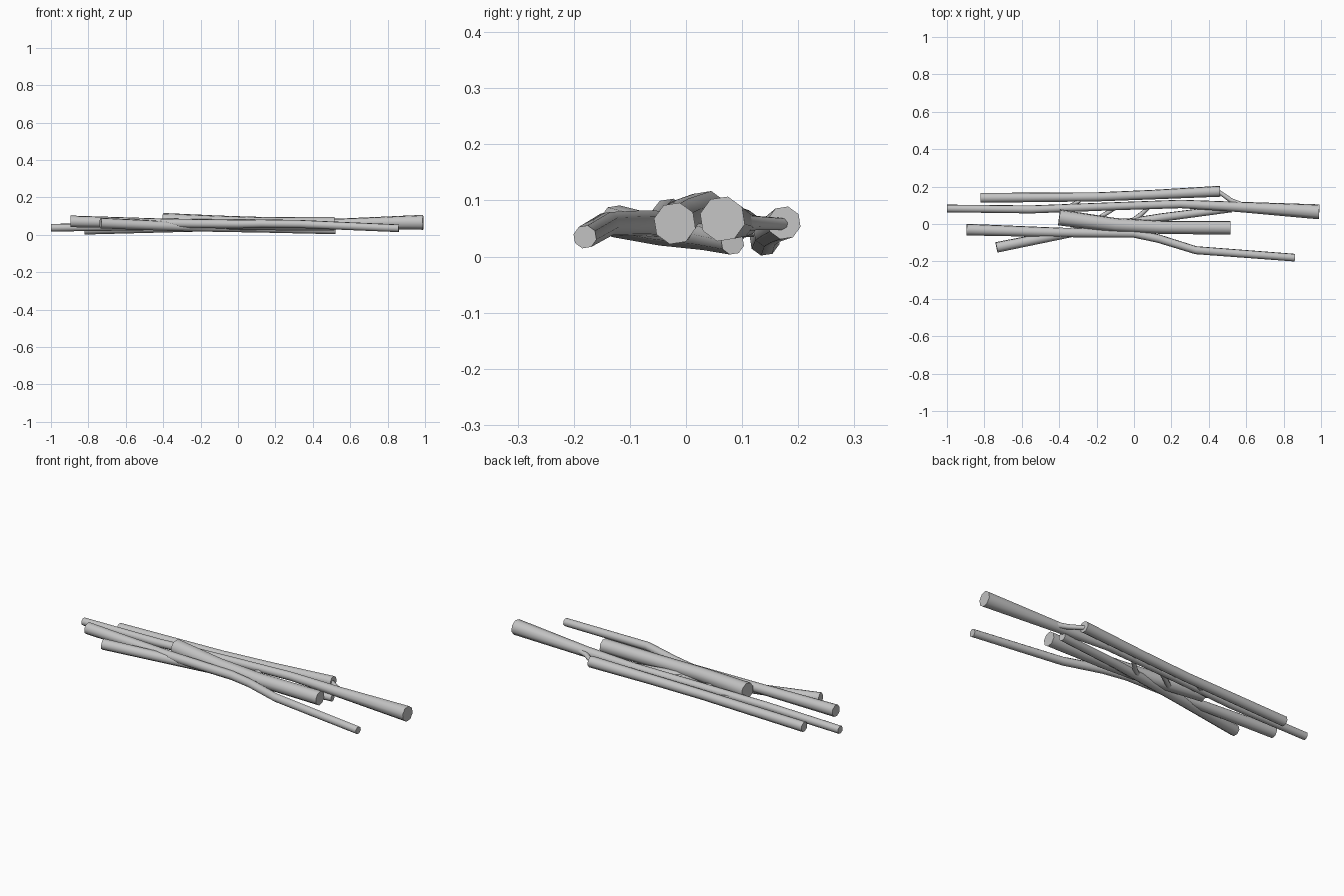
import bpy, bmesh, math
from mathutils import Vector

cube = bpy.data.objects.get("Cube")
if cube:
    bpy.data.objects.remove(cube, do_unlink=True)

# Single plain grey
grey = bpy.data.materials.new("light grey")
grey.use_nodes = True
colour = (0.55, 0.55, 0.55, 1)
grey.diffuse_color = colour
grey.node_tree.nodes["Principled BSDF"].inputs["Base Color"].default_value = colour

SIDES = 8


def stick(name, path):
    """Eight-sided tapered stick along points of (x, y, z, radius)."""
    pts = [Vector(p[:3]) for p in path]
    bm = bmesh.new()
    rings = []
    for i, p in enumerate(pts):
        along = (pts[min(i + 1, len(pts) - 1)] - pts[max(i - 1, 0)]).normalized()
        side = along.cross(Vector((0, 0, 1))).normalized()
        up = side.cross(along)
        ring = []
        for k in range(SIDES):
            a = math.tau * (k + 0.3) / SIDES
            ring.append(bm.verts.new(p + path[i][3] * (side * math.cos(a) + up * math.sin(a))))
        rings.append(ring)
    for a, b in zip(rings, rings[1:]):
        for k in range(SIDES):
            n = (k + 1) % SIDES
            bm.faces.new((a[k], a[n], b[n], b[k]))
    bm.faces.new(rings[0])
    bm.faces.new(rings[-1])
    bmesh.ops.recalc_face_normals(bm, faces=bm.faces[:])
    mesh = bpy.data.meshes.new(name)
    bm.to_mesh(mesh)
    bm.free()
    mesh.materials.append(grey)
    obj = bpy.data.objects.new(name, mesh)
    bpy.context.collection.objects.link(obj)
    bpy.ops.object.select_all(action="DESELECT")
    obj.select_set(True)
    bpy.context.view_layer.objects.active = obj
    bpy.ops.object.shade_smooth_by_angle(angle=math.radians(50))


# Main sticks
stick("back_stick", [(-.82, .14, .028, .027), (-.2, .145, .042, .025),
                     (.1, .157, .05, .026), (.46, .175, .06, .03)])
stick("long_stick", [(-1, .083, .038, .021), (-.55, .078, .045, .022),
                     (-.1, .095, .055, .022), (.25, .107, .06, .023),
                     (.55, .092, .06, .028), (.99, .065, .067, .041)])
stick("thick_stick", [(-.4, .035, .074, .044), (-.1, -.005, .066, .038),
                      (.15, -.018, .06, .036), (.515, -.02, .059, .038)])
stick("bent_stick", [(-.895, -.03, .072, .032), (-.4, -.045, .062, .026),
                     (0, -.05, .058, .024), (.13, -.078, .06, .023),
                     (.33, -.14, .058, .022), (.86, -.18, .035, .021)])
stick("crossing_stick", [(-.735, -.125, .063, .029), (-.32, -.042, .045, .026),
                         (.15, .035, .034, .023), (.52, .083, .024, .021)])

# Short side twigs
stick("front_twig", [(.58, .1, .06, .016), (.52, .125, .06, .013), (.45, .175, .058, .011)])
stick("middle_twig", [(-.02, .005, .035, .016), (.03, .045, .04, .013), (.08, .09, .048, .01)])
stick("inner_twig", [(-.2, .02, .045, .014), (-.16, .05, .045, .012), (-.1, .085, .05, .01)])
stick("rear_twig", [(-.4, .07, .045, .014), (-.35, .09, .045, .012), (-.29, .125, .045, .01)])
